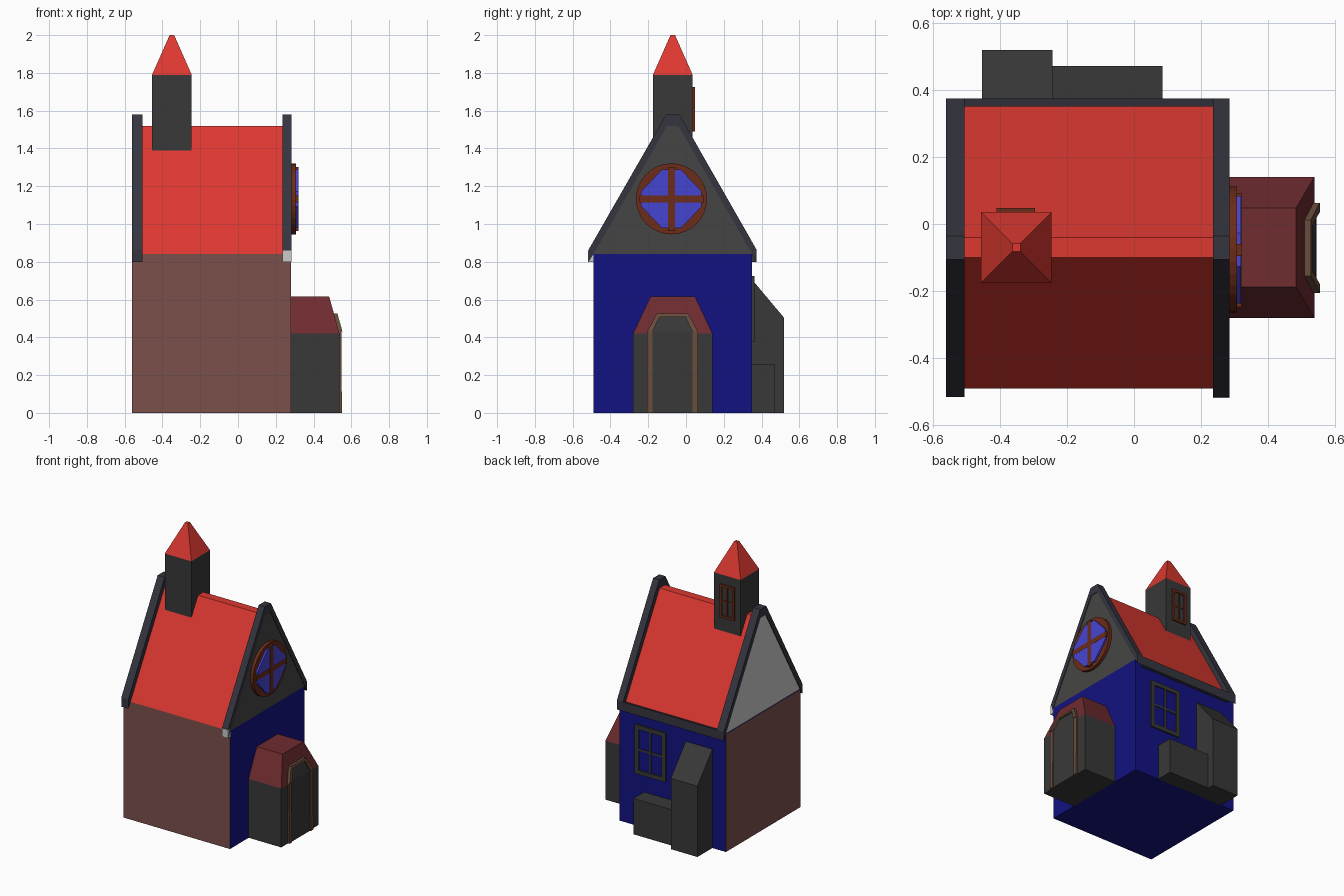
import bpy, bmesh, math

if "Cube" in bpy.data.objects:
    bpy.data.objects.remove(bpy.data.objects["Cube"])


def material(name, rgb):
    m = bpy.data.materials.new(name)
    m.diffuse_color = (*rgb, 1)
    m.use_nodes = True
    m.node_tree.nodes["Principled BSDF"].inputs["Base Color"].default_value = m.diffuse_color
    return m


RED = material("roof_red", (0.72, 0.04, 0.03))
BLUE = material("wall_blue", (0.006, 0.006, 0.22))
BRICK = material("wall_brown", (0.2, 0.08, 0.07))
GLASS = material("glass_blue", (0.06, 0.06, 0.65))
TRIM = material("trim_slate", (0.035, 0.035, 0.05))
STONE = material("dark_stone", (0.04, 0.04, 0.04))
GABLE = material("gable_grey", (0.06, 0.06, 0.058))
MAROON = material("porch_red", (0.16, 0.025, 0.03))
WOOD = material("window_brown", (0.15, 0.025, 0.01))
DOORWOOD = material("door_brown", (0.14, 0.075, 0.045))


def finish(name, bm, mats):
    bmesh.ops.recalc_face_normals(bm, faces=bm.faces[:])
    mesh = bpy.data.meshes.new(name)
    bm.to_mesh(mesh)
    bm.free()
    for m in mats:
        if m:
            mesh.materials.append(m)
    ob = bpy.data.objects.new(name, mesh)
    bpy.context.collection.objects.link(ob)
    return ob


def add_loft(bm, lower, upper):
    """Closed solid between two matching point loops."""
    a = [bm.verts.new(p) for p in lower]
    b = [bm.verts.new(p) for p in upper]
    bm.faces.new(a)
    bm.faces.new(b)
    for i in range(len(a)):
        j = (i + 1) % len(a)
        bm.faces.new((a[i], a[j], b[j], b[i]))


def lean(z):
    """Set-back of the sloping porch roof front at height z."""
    return max(0, z - 0.42) * 0.28


def prisms(name, profiles, x0, x1, mat=None, leaning=False):
    """Extrude (y, z) profiles along x, optionally leaning with the porch roof."""
    bm = bmesh.new()
    for prof in profiles:
        ends = [[(x - (lean(z) if leaning else 0), y, z) for y, z in prof] for x in (x0, x1)]
        add_loft(bm, *ends)
    return finish(name, bm, [mat])


def rect(x0, x1, y0, y1, z):
    return [(x0, y0, z), (x1, y0, z), (x1, y1, z), (x0, y1, z)]


def boxes(name, items, mat=None):
    bm = bmesh.new()
    for x0, x1, y0, y1, z0, z1 in items:
        add_loft(bm, rect(x0, x1, y0, y1, z0), rect(x0, x1, y0, y1, z1))
    return finish(name, bm, [mat])


def loft(name, lower, upper, mat):
    bm = bmesh.new()
    add_loft(bm, lower, upper)
    return finish(name, bm, [mat])


def back_window(name, x0, x1, z0, z1, y, w, frame_mat, pane_mat):
    """Framed four-pane window on a wall facing +y."""
    cx, cz, d, b = (x0 + x1) / 2, (z0 + z1) / 2, 0.012, w * 0.25
    boxes(name + "_frame", [
        (x0, x0 + w, y, y + d, z0, z1), (x1 - w, x1, y, y + d, z0, z1),
        (x0 + w, x1 - w, y, y + d, z0, z0 + w), (x0 + w, x1 - w, y, y + d, z1 - w, z1),
        (cx - b, cx + b, y, y + d * 0.8, z0 + w, z1 - w),
        (x0 + w, x1 - w, y, y + d * 0.7, cz - b, cz + b)], frame_mat)
    boxes(name + "_panes", [(x0 + w, x1 - w, y - 0.005, y + 0.003, z0 + w, z1 - w)], pane_mat)


# Main walls: blue right, back and underside, brown front and left
body = boxes("main_walls", [(-0.56, 0.28, -0.49, 0.35, 0, 0.84)], BLUE)
body.data.materials.append(BRICK)
for f in body.data.polygons:
    if f.normal.x < -0.5 or f.normal.y < -0.5:
        f.material_index = 1

# Roof, gables and gable trims
roof = [(-0.49, 0.84), (-0.10, 1.52), (-0.04, 1.52), (0.35, 0.84)]
prisms("roof", [roof], -0.505, 0.236, RED)
prisms("left_gable", [roof], -0.555, -0.505)
prisms("right_gable", [roof], 0.236, 0.28, GABLE)
trim = [(-0.515, 0.80), (-0.515, 0.865), (-0.105, 1.58), (-0.035, 1.58),
        (0.373, 0.865), (0.373, 0.80)] + roof[::-1]
prisms("left_gable_trim", [trim], -0.56, -0.505, TRIM)
prisms("right_gable_trim", [trim], 0.236, 0.284, TRIM)
prisms("back_eave_trim", [[(0.35, 0.80), (0.373, 0.80), (0.373, 0.865), (0.35, 0.86)]],
       -0.505, 0.236, TRIM)
boxes("trim_end_block", [(0.236, 0.284, -0.518, -0.49, 0.80, 0.86)])

# Tower with pyramid spire and window
boxes("tower", [(-0.455, -0.245, -0.175, 0.035, 1.38, 1.79)], STONE)
loft("spire", rect(-0.455, -0.245, -0.175, 0.035, 1.79),
     rect(-0.362, -0.338, -0.082, -0.058, 2.0), RED)
back_window("tower_window", -0.41, -0.295, 1.49, 1.725, 0.035, 0.016, WOOD, STONE)

# Round window: disc, angled panes and crossbars
cy, cz = -0.077, 1.133
disc = [(cy + 0.188 * math.cos(math.tau * i / 32), cz + 0.188 * math.sin(math.tau * i / 32))
        for i in range(32)]
prisms("round_window_frame", [disc], 0.284, 0.306, WOOD)
panes = [[(cy + sy * a, cz + sz * b) for a, b in
          ((0.018, 0.018), (0.16, 0.018), (0.16, 0.04), (0.05, 0.155), (0.018, 0.155))]
         for sy in (-1, 1) for sz in (-1, 1)]
prisms("round_window_panes", panes, 0.304, 0.319, GLASS)
boxes("round_window_bars", [(0.304, 0.321, cy - 0.018, cy + 0.018, cz - 0.17, cz + 0.17),
                            (0.304, 0.320, cy - 0.17, cy + 0.17, cz - 0.018, cz + 0.018)], WOOD)

# Porch with hipped roof
boxes("porch_walls", [(0.28, 0.537, -0.28, 0.14, 0, 0.42)], STONE)
loft("porch_roof", rect(0.28, 0.537, -0.28, 0.14, 0.42),
     rect(0.28, 0.483, -0.188, 0.048, 0.615), MAROON)

# Door panel and angular arch, leaning back with the porch roof
outer = [(-0.206, 0), (-0.206, 0.43), (-0.155, 0.525), (0.012, 0.525), (0.063, 0.43), (0.063, 0)]
inner = [(-0.178, 0), (-0.178, 0.43), (-0.14, 0.508), (-0.003, 0.508), (0.035, 0.43), (0.035, 0)]
segments = [[outer[i], outer[i + 1], inner[i + 1], inner[i]] for i in range(5)]
prisms("door_posts", [segments[0], segments[4]], 0.53, 0.55, DOORWOOD, True)
prisms("door_arch", segments[1:4], 0.53, 0.556, DOORWOOD, True)
prisms("door_panel", [[inner[0], inner[1], inner[4], inner[5]], inner[1:5]],
       0.53, 0.543, STONE, True)

# Back window, sloping buttress and low block
back_window("back_window", -0.092, 0.153, 0.375, 0.725, 0.35, 0.03, STONE, BLUE)
prisms("buttress", [[(0.35, 0), (0.518, 0), (0.518, 0.505), (0.35, 0.705)]], -0.453, -0.243, STONE)
boxes("low_block", [(-0.243, 0.085, 0.35, 0.47, 0, 0.255)], STONE)
